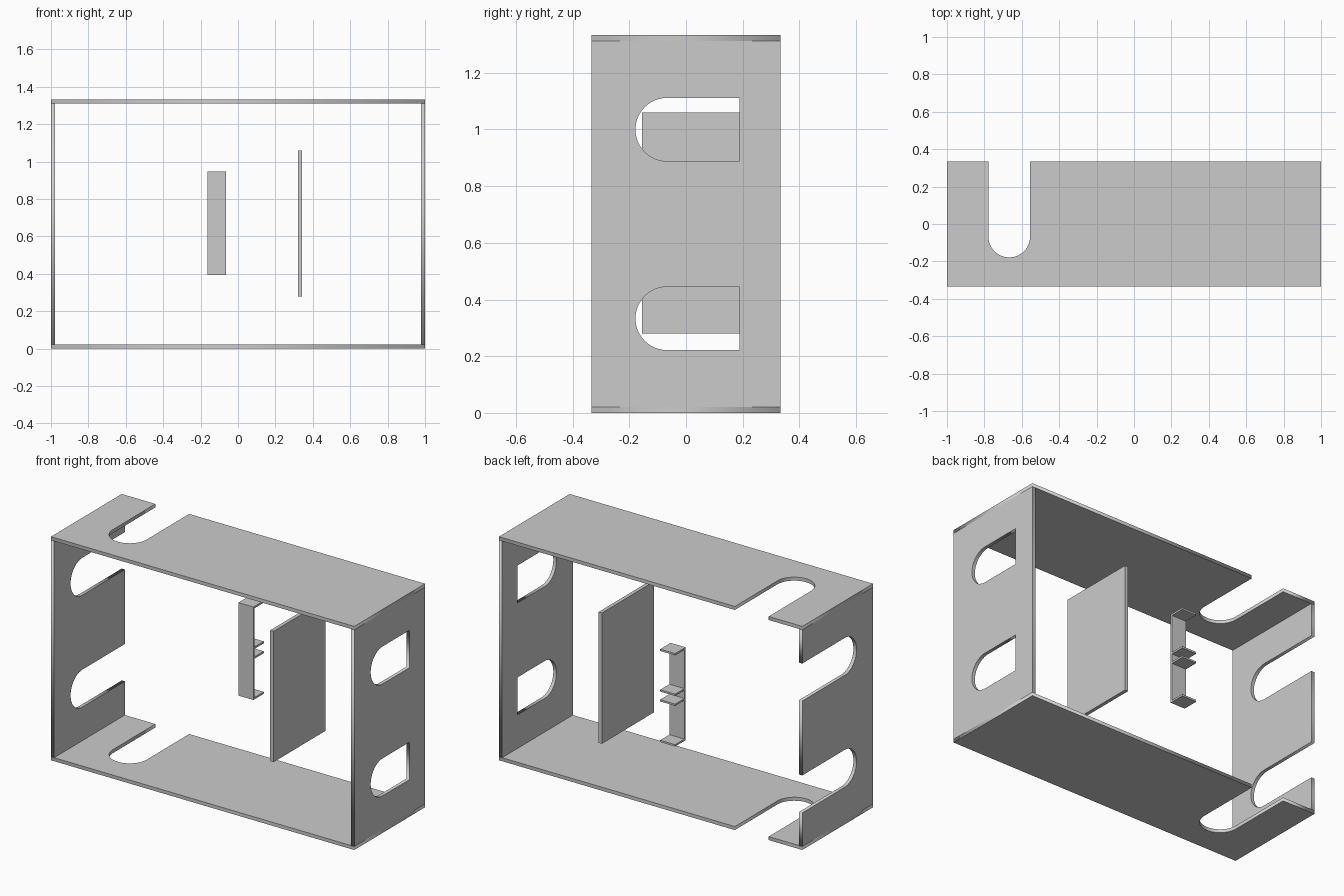
import bpy, math
from mathutils import Matrix, Vector

if "Cube" in bpy.data.objects:
    bpy.data.objects.remove(bpy.data.objects["Cube"])

W, D, H = 1.0, 0.333, 1.333      # half width, half depth, height
T = 0.021                        # wall thickness
R, ARC_Y = 0.1115, -0.067        # slot radius and arc centre
SIDE_SLOTS = (0.333, 1.0)        # slot heights on the side walls

# local (x, y, z) -> world (y, x, -z) and (y, z, x)
FLAT = Matrix(((0, 1, 0), (1, 0, 0), (0, 0, -1))).to_4x4()
UPRIGHT = Matrix(((0, 0, 1), (1, 0, 0), (0, 1, 0))).to_4x4()


def slot(c, end, n=24):
    """U-shaped slot running from its round end back to depth 'end'."""
    arc = [(ARC_Y - R * math.sin(math.pi * i / n), c - R * math.cos(math.pi * i / n))
           for i in range(n + 1)]
    return [(end, c - R)] + arc + [(end, c + R)]


def notched(w0, w1, centres):
    """Rectangle with slots open at the back edge."""
    pts = [(-D, w1), (-D, w0), (D, w0)]
    for c in centres:
        pts += slot(c, D)
    return pts + [(D, w1)]


def panel(name, loops, thickness, basis, location):
    cu = bpy.data.curves.new(name, 'CURVE')
    cu.dimensions, cu.fill_mode, cu.extrude = '2D', 'BOTH', thickness / 2
    for loop in loops:
        sp = cu.splines.new('POLY')
        sp.points.add(len(loop) - 1)
        for p, (u, v) in zip(sp.points, loop):
            p.co = (u, v, 0, 1)
        sp.use_cyclic_u = True
    ob = bpy.data.objects.new(name, cu)
    bpy.context.collection.objects.link(ob)
    ob.matrix_world = Matrix.Translation(location) @ basis
    bpy.ops.object.select_all(action='DESELECT')
    ob.select_set(True)
    bpy.context.view_layer.objects.active = ob
    bpy.ops.object.convert(target='MESH')


def box(name, lo, hi):
    lo, hi = Vector(lo), Vector(hi)
    bpy.ops.mesh.primitive_cube_add(size=1, location=(lo + hi) / 2)
    ob = bpy.context.object
    ob.name = name
    ob.scale = hi - lo
    bpy.ops.object.transform_apply(location=False, rotation=False, scale=True)


# Top and bottom plates, each with one slot open at the back
for name, z in (("bottom_plate", T / 2), ("top_plate", H - T / 2)):
    panel(name, [notched(-W, W, [-0.667])], T, FLAT, (0, 0, z))

# Left wall with open slots, right wall with closed windows
panel("left_wall", [notched(T, H - T, SIDE_SLOTS)], T, UPRIGHT, (-W + T / 2, 0, 0))
rect = [(-D, T), (D, T), (D, H - T), (-D, H - T)]
panel("right_wall", [rect] + [slot(c, 0.189) for c in SIDE_SLOTS], T, UPRIGHT,
      (W - T / 2, 0, 0))

# Free-standing divider
box("divider", (0.321, -0.155, 0.28), (0.343, D, 1.06))

# Bracket: upright strip with four tabs reaching to the back
X0, X1, Y0, t = -0.162, -0.063, 0.235, 0.011
box("bracket_strip", (X0, Y0, 0.393), (X1, Y0 + t, 0.947))
for i, z in enumerate((0.393, 0.635, 0.694, 0.936)):
    box(f"bracket_tab_{i + 1}", (X0, Y0 + t, z), (X1, D, z + t))
